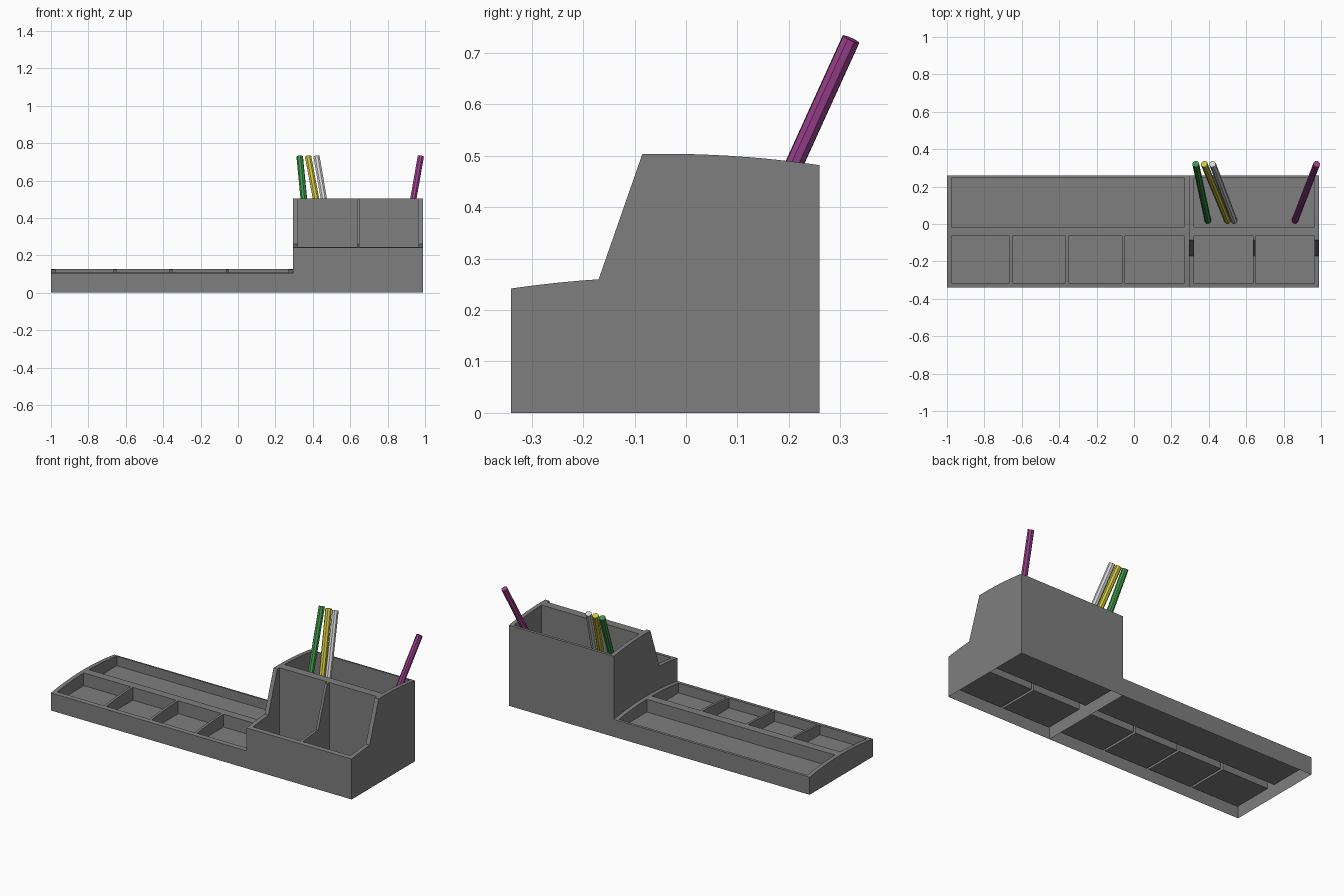
import bpy
import bmesh
from mathutils import Vector

cube = bpy.data.objects.get("Cube")
if cube:
    bpy.data.objects.remove(cube, do_unlink=True)

FRONT, BACK, CROWN = -0.34, 0.26, -0.04
SEAM, FLOOR = 0.295, 0.05
FRONT_ROW, BACK_ROW = (-0.315, -0.065), (-0.015, 0.247)


def material(name, color):
    mat = bpy.data.materials.new(name)
    mat.use_nodes = True
    rgba = (*color, 1.0)
    mat.diffuse_color = rgba
    mat.node_tree.nodes["Principled BSDF"].inputs["Base Color"].default_value = rgba
    return mat


def make_object(name, bm, mat=None):
    bmesh.ops.recalc_face_normals(bm, faces=bm.faces)
    mesh = bpy.data.meshes.new(name)
    bm.to_mesh(mesh)
    bm.free()
    obj = bpy.data.objects.new(name, mesh)
    bpy.context.collection.objects.link(obj)
    if mat:
        mesh.materials.append(mat)
    return obj


def arc(y0, y1, peak, steps=10):
    """Gently crowned top edge, highest at the crown line."""
    ys = [y0 + (y1 - y0) * i / steps for i in range(steps + 1)]
    return [(y, peak - 0.245 * (y - CROWN) ** 2) for y in ys]


def organizer_part(name, x0, x1, top, pockets, mat):
    """Extrude the side profile, cut the pockets and open the underside."""
    bm = bmesh.new()
    profile = [(FRONT, 0)] + top + [(BACK, 0)]
    face = bm.faces.new([bm.verts.new((x0, y, z)) for y, z in profile])
    ext = bmesh.ops.extrude_face_region(bm, geom=[face])
    moved = [v for v in ext["geom"] if isinstance(v, bmesh.types.BMVert)]
    bmesh.ops.translate(bm, verts=moved, vec=(x1 - x0, 0, 0))
    body = make_object(name, bm, mat)

    bm = bmesh.new()
    for (px0, px1), (py0, py1) in pockets:
        box = bmesh.ops.create_cube(bm, size=1)["verts"]
        bmesh.ops.scale(bm, verts=box, vec=(px1 - px0, py1 - py0, 1))
        bmesh.ops.translate(bm, verts=box,
                            vec=((px0 + px1) / 2, (py0 + py1) / 2, FLOOR + 0.5))
    cutter = make_object(name + "_cutter", bm)
    cutter.hide_render = True

    mod = body.modifiers.new("pockets", "BOOLEAN")
    mod.operation, mod.solver, mod.object = "DIFFERENCE", "EXACT", cutter
    bpy.context.view_layer.objects.active = body
    bpy.ops.object.modifier_apply(modifier=mod.name)
    bpy.data.objects.remove(cutter, do_unlink=True)

    # Hollow underside; the tray shares the holder's wall at the seam
    bm = bmesh.new()
    bm.from_mesh(body.data)
    bm.normal_update()
    unwanted = [f for f in bm.faces
                if f.calc_center_median().z < 0.001
                or (x1 == SEAM and f.normal.x > 0.9
                    and f.calc_center_median().x > SEAM - 0.001)]
    bmesh.ops.delete(bm, geom=unwanted, context="FACES")
    bm.to_mesh(body.data)
    bm.free()
    return body


def pen(name, bottom, top, mat, radius=0.018):
    bottom, top = Vector(bottom), Vector(top)
    axis = top - bottom
    bm = bmesh.new()
    bmesh.ops.create_cone(bm, cap_ends=True, segments=8, radius1=radius,
                          radius2=radius, depth=axis.length)
    obj = make_object(name, bm, mat)
    obj.location = (bottom + top) / 2
    obj.rotation_euler = axis.to_track_quat("Z", "Y").to_euler()
    return obj


grey = material("grey_plastic", (0.21, 0.21, 0.21))

# Low tray: four small pockets in front, one long pocket behind
tray_columns = [(-0.975, -0.665), (-0.65, -0.365), (-0.35, -0.065), (-0.05, 0.27)]
organizer_part("low_tray", -1.0, SEAM, arc(FRONT, BACK, 0.127),
               [(c, FRONT_ROW) for c in tray_columns] + [((-0.975, 0.27), BACK_ROW)],
               grey)

# Tall holder: stepped profile, two pockets in front, one wide pocket behind
holder_columns = [(0.32, 0.635), (0.65, 0.965)]
organizer_part("tall_holder", SEAM, 0.99,
               arc(FRONT, -0.17, 0.264) + arc(-0.085, BACK, 0.504),
               [(c, FRONT_ROW) for c in holder_columns] + [((0.32, 0.965), BACK_ROW)],
               grey)

# Pens leaning on the back wall: name, foot x, tip x, colour
for label, foot, tip, color in [
    ("green", 0.395, 0.33, (0.045, 0.30, 0.065)),
    ("yellow", 0.50, 0.375, (0.62, 0.56, 0.045)),
    ("white", 0.535, 0.42, (0.65, 0.65, 0.65)),
    ("purple", 0.86, 0.977, (0.33, 0.05, 0.27)),
]:
    pen(label + "_pen", (foot, 0.018, 0.06), (tip, 0.321, 0.727),
        material(label + "_pen_colour", color))
